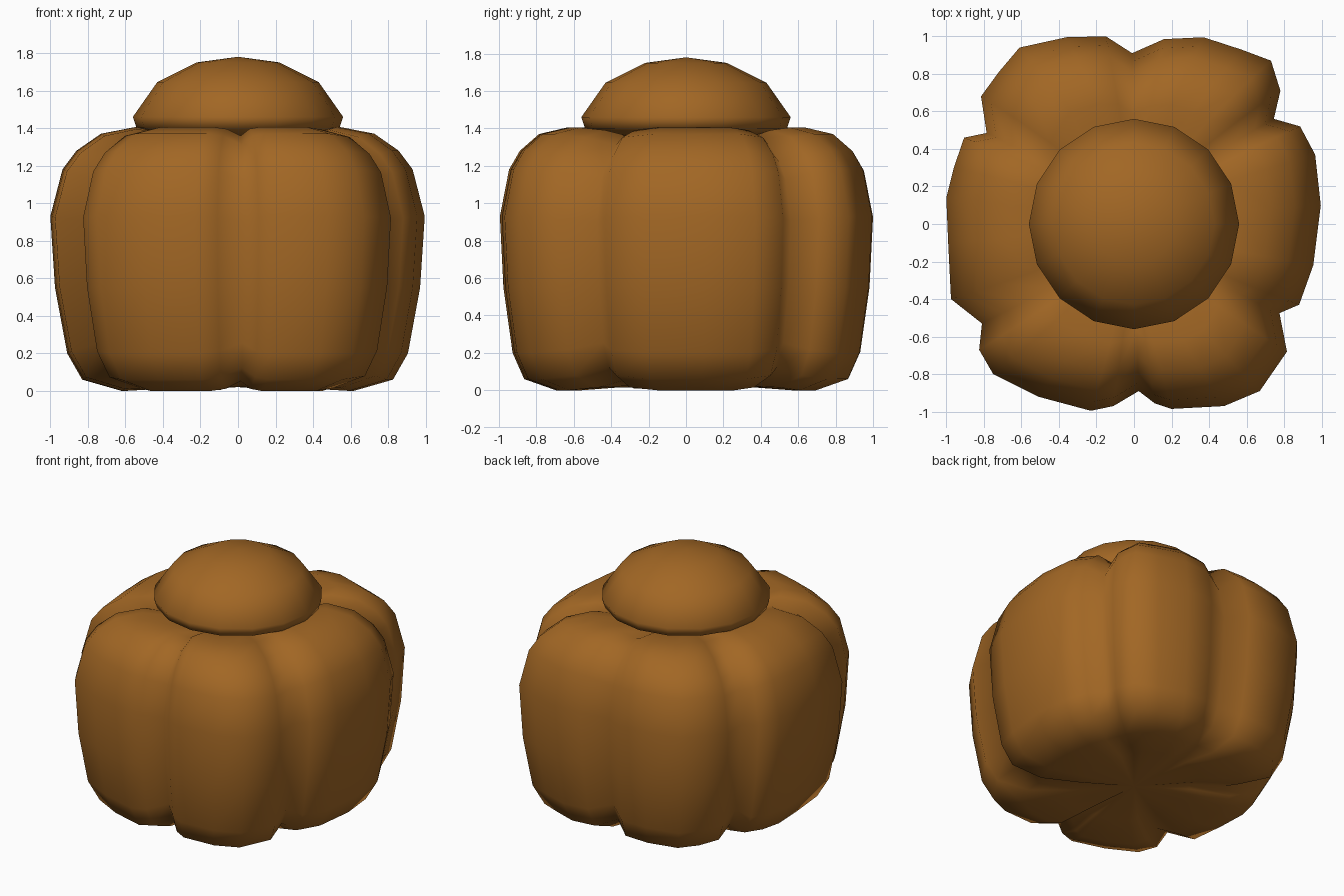
import bpy, bmesh, math

if "Cube" in bpy.data.objects:
    bpy.data.objects.remove(bpy.data.objects["Cube"])

brown = bpy.data.materials.new("pumpkin brown")
brown.diffuse_color = (0.36, 0.135, 0.018, 1)
brown.use_nodes = True
brown.node_tree.nodes["Principled BSDF"].inputs["Base Color"].default_value = brown.diffuse_color


def loft(name, outline, profile, angle, y_power=1.0):
    """Scale an outline of (x, y, crease) through (scale, z) rings, with poles at both ends."""
    bm = bmesh.new()
    rings = [[bm.verts.new((x * s, y * s ** y_power, z + (0.7 - z) * 0.12 * d * s))
              for x, y, d in outline] for s, z in profile[1:-1]]
    n = len(outline)
    for a, b in zip(rings, rings[1:]):
        for i in range(n):
            j = (i + 1) % n
            bm.faces.new((a[i], a[j], b[j], b[i]))
    low = bm.verts.new((0, 0, profile[0][1]))
    top = bm.verts.new((0, 0, profile[-1][1]))
    for i in range(n):
        j = (i + 1) % n
        bm.faces.new((low, rings[0][j], rings[0][i]))
        bm.faces.new((top, rings[-1][i], rings[-1][j]))
    bmesh.ops.recalc_face_normals(bm, faces=bm.faces)
    me = bpy.data.meshes.new(name)
    bm.to_mesh(me)
    bm.free()
    me.materials.append(brown)
    ob = bpy.data.objects.new(name, me)
    bpy.context.collection.objects.link(ob)
    bpy.ops.object.select_all(action='DESELECT')
    ob.select_set(True)
    bpy.context.view_layer.objects.active = ob
    bpy.ops.object.shade_smooth_by_angle(angle=math.radians(angle))


# Six-lobed body: slightly irregular outline, counter-clockwise, third value 1 in a groove
body_outline = [
    (0.995, 0.1, 0), (0.965, 0.37, 0), (0.885, 0.52, 0.3), (0.745, 0.56, 1),
    (0.78, 0.71, 0.3), (0.73, 0.87, 0), (0.57, 0.93, 0), (0.37, 0.995, 0), (0.16, 0.985, 0.1),
    (-0.01, 0.91, 1), (-0.15, 1.0, 0.1), (-0.36, 0.995, 0), (-0.61, 0.94, 0),
    (-0.72, 0.81, 0), (-0.815, 0.68, 0.3), (-0.785, 0.485, 1), (-0.905, 0.46, 0.3),
    (-0.96, 0.3, 0), (-1.0, 0.14, 0), (-0.99, -0.1, 0), (-0.975, -0.4, 0.2),
    (-0.81, -0.53, 1), (-0.825, -0.67, 0.2), (-0.75, -0.8, 0), (-0.51, -0.92, 0),
    (-0.23, -0.995, 0), (-0.11, -0.97, 0.2), (0.025, -0.89, 1), (0.11, -0.955, 0.2),
    (0.2, -0.985, 0), (0.48, -0.97, 0), (0.67, -0.89, 0), (0.815, -0.68, 0.3),
    (0.775, -0.475, 1), (0.88, -0.43, 0.3), (0.955, -0.22, 0)]
body_profile = [(0, 0.02), (0.35, 0.015), (0.62, 0.0), (0.83, 0.06), (0.91, 0.2),
                (0.975, 0.55), (1.0, 0.93), (0.935, 1.18), (0.86, 1.28), (0.73, 1.37),
                (0.55, 1.405), (0.3, 1.35), (0, 1.31)]
loft("lobed_body", body_outline, body_profile, 100, 0.75)

# Domed cap on top
circle = [(math.cos(i * math.tau / 16), math.sin(i * math.tau / 16), 0) for i in range(16)]
cap_profile = [(0, 1.34), (0.42, 1.365), (0.54, 1.4), (0.56, 1.46), (0.43, 1.645),
               (0.22, 1.75), (0, 1.78)]
loft("domed_cap", circle, cap_profile, 100)
